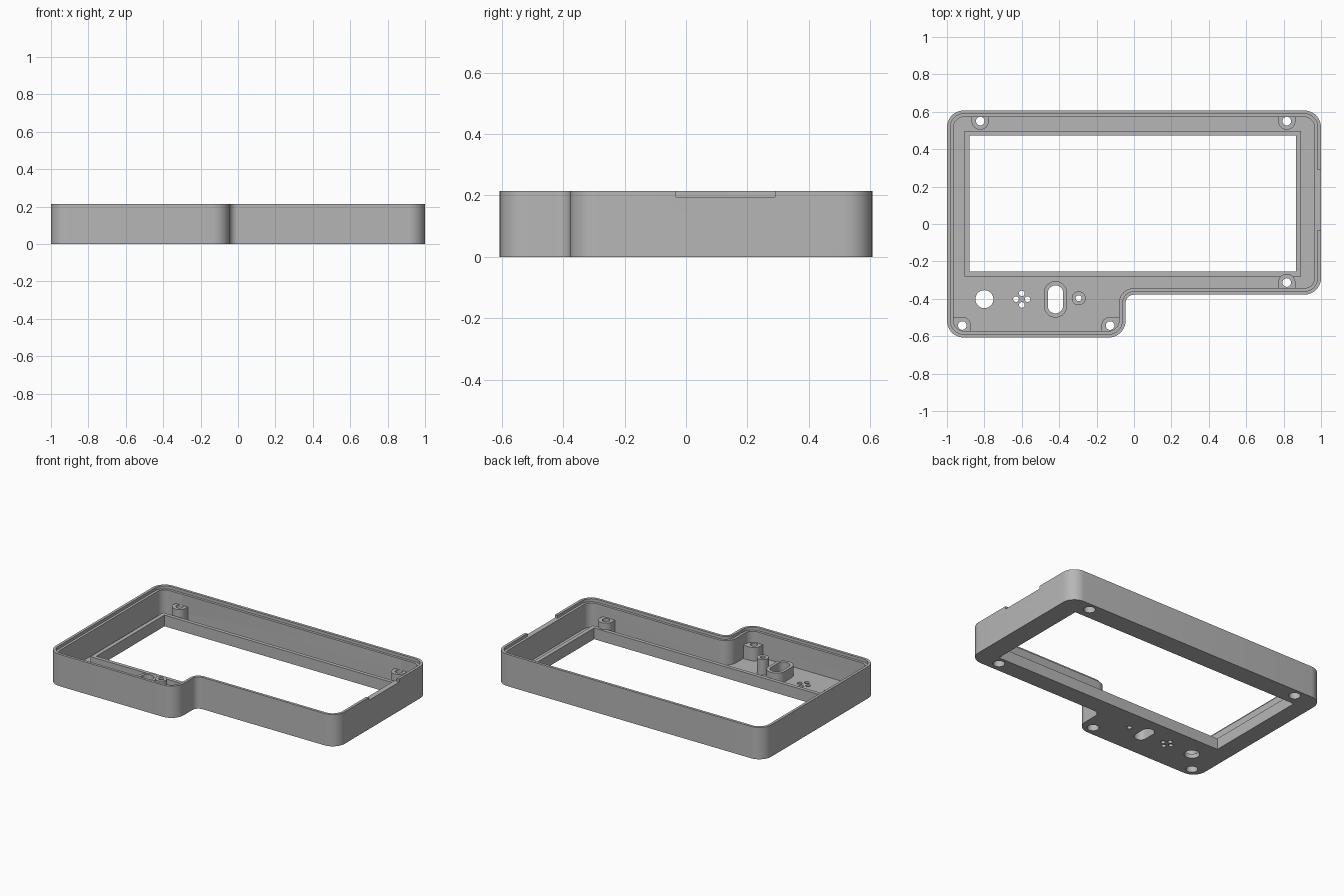
import bpy, bmesh, math
from mathutils import Vector

cube = bpy.data.objects.get("Cube")
if cube:
    bpy.data.objects.remove(cube, do_unlink=True)

H, FLOOR, LEDGE = 0.215, 0.03, 0.195
X, Y = 1.0, 0.607
STEP_X, STEP_Y = -0.045, -0.378

grey = bpy.data.materials.new("plain grey")
grey.use_nodes = True
colour = (0.47, 0.47, 0.47, 1)
grey.diffuse_color = colour
grey.node_tree.nodes["Principled BSDF"].inputs["Base Color"].default_value = colour


def rounded(corners, radii, seg=10):
    """Round the right-angled corners of a polygon."""
    out = []
    n = len(corners)
    for i, r in enumerate(radii):
        p = Vector(corners[i])
        u = (Vector(corners[i - 1]) - p).normalized()
        v = (Vector(corners[(i + 1) % n]) - p).normalized()
        c = p + (u + v) * r
        steps = seg if r > 0 else 0
        for k in range(steps + 1):
            t = math.pi / 2 * k / max(steps, 1)
            q = c - (v * math.cos(t) + u * math.sin(t)) * r
            if not out or (q - out[-1]).length > 1e-5:
                out.append(q)
    if (out[0] - out[-1]).length < 1e-5:
        out.pop()
    return out


def prism(name, outline, z0, z1):
    bm = bmesh.new()
    face = bm.faces.new([bm.verts.new((p.x, p.y, z0)) for p in outline])
    top = bmesh.ops.extrude_face_region(bm, geom=[face])["geom"]
    bmesh.ops.translate(bm, vec=(0, 0, z1 - z0),
                        verts=[g for g in top if isinstance(g, bmesh.types.BMVert)])
    bmesh.ops.recalc_face_normals(bm, faces=bm.faces)
    mesh = bpy.data.meshes.new(name)
    bm.to_mesh(mesh)
    bm.free()
    mesh.materials.append(grey)
    ob = bpy.data.objects.new(name, mesh)
    bpy.context.collection.objects.link(ob)
    return ob


def box(name, x0, x1, y0, y1, z0, z1, radii=(0, 0, 0, 0)):
    corners = [(x0, y0), (x1, y0), (x1, y1), (x0, y1)]
    return prism(name, rounded(corners, radii), z0, z1)


def pill(name, x, y, rx, ry, z0, z1):
    """Round bar, or a slot shape where ry exceeds rx."""
    return box(name, x - rx, x + rx, y - ry, y + ry, z0, z1, [min(rx, ry)] * 4)


def body_outline(d):
    corners = [(-X + d, -Y + d), (STEP_X - d, -Y + d), (STEP_X - d, STEP_Y + d),
               (X - d, STEP_Y + d), (X - d, Y - d), (-X + d, Y - d)]
    r = 0.09 - d
    return rounded(corners, [r, r, 0.045 + d, r, r, r])


def cut(ob, cutters):
    for c in cutters:
        mod = ob.modifiers.new("cut", "BOOLEAN")
        mod.operation, mod.solver, mod.object = "DIFFERENCE", "EXACT", c
    graph = bpy.context.evaluated_depsgraph_get()
    mesh = bpy.data.meshes.new_from_object(ob.evaluated_get(graph))
    ob.modifiers.clear()
    ob.data = mesh


# Cutters for the holes through the floor and posts
screws = {"back_right": (-0.822, 0.55), "back_left": (0.817, 0.55),
          "step": (0.817, -0.313), "front_right": (-0.918, -0.543),
          "front_middle": (-0.128, -0.543)}
SLOT, PIN = (-0.42, -0.403), (-0.296, -0.397)
bores = {}
for key, (x, y) in screws.items():
    bores[key] = [pill("screw_cutter", x, y, 0.023, 0.023, -0.1, 0.3),
                  pill("head_cutter", x, y, 0.036, 0.036, -0.1, 0.07)]
slot_cut = pill("slot_cutter", *SLOT, 0.041, 0.075, -0.1, 0.3)
pin_cut = pill("pin_cutter", *PIN, 0.016, 0.016, -0.1, 0.3)
window = (-0.88, 0.865, -0.255, 0.472)
window_cut = box("window_cutter", *window, -0.1, 0.3)
holes = [pill("button_cutter", -0.8, -0.402, 0.048, 0.048, -0.1, 0.3)]
for dx, dy in ((1, 0), (-1, 0), (0, 1), (0, -1)):
    holes.append(pill("sound_cutter", -0.6 + dx * 0.031, -0.402 + dy * 0.031,
                      0.015, 0.015, -0.1, 0.3))

# Tray with a stepped rim and a notch in the left wall
cavity = prism("cavity_cutter", body_outline(0.035), FLOOR, 0.3)
rim = prism("rim_cutter", body_outline(0.018), LEDGE, 0.3)
notch = box("notch_cutter", 0.975, 1.1, -0.032, 0.29, LEDGE, 0.3)
tray = prism("tray", body_outline(0), 0, H)
all_bores = [c for pair in bores.values() for c in pair]
cut(tray, [cavity, rim, notch, window_cut, slot_cut, pin_cut] + holes + all_bores)

# Raised frame around the window
x0, x1, y0, y1 = window
frame = box("window_frame", x0 - 0.027, x1 + 0.027, y0 - 0.025, y1 + 0.025, FLOOR, 0.076)
cut(frame, [window_cut])

# Screw posts merging into the walls
R, POST = 0.046, 0.12
parts = [tray, frame]
for key, (x, y) in screws.items():
    left, right, low, high = x - R, x + R, y - R, y + R
    if key.startswith("back"):
        high, radii = Y - 0.025, (R, R, 0, 0)
    elif key == "step":
        low, radii = STEP_Y + 0.025, (0, 0, R, R)
    elif key == "front_right":
        left, low, radii = -X + 0.025, -Y + 0.025, (0.04, 0, R, 0)
    else:
        right, low, radii = STEP_X - 0.025, -Y + 0.025, (0, 0.04, 0, R)
    post = box(key + "_screw_post", left, right, low, high, FLOOR, POST, radii)
    cut(post, bores[key])
    parts.append(post)

# Slot collar and pin post
collar = pill("slot_collar", *SLOT, 0.062, 0.097, FLOOR, 0.1)
cut(collar, [slot_cut])
pin = pill("pin_post", *PIN, 0.037, 0.037, FLOOR, 0.135)
cut(pin, [pin_cut])
parts += [collar, pin]

# Remove the cutters and shade the parts
for c in [cavity, rim, notch, window_cut, slot_cut, pin_cut] + holes + all_bores:
    bpy.data.objects.remove(c, do_unlink=True)
bpy.ops.object.select_all(action="DESELECT")
for ob in parts:
    ob.select_set(True)
bpy.context.view_layer.objects.active = tray
bpy.ops.object.shade_smooth_by_angle(angle=math.radians(30))
